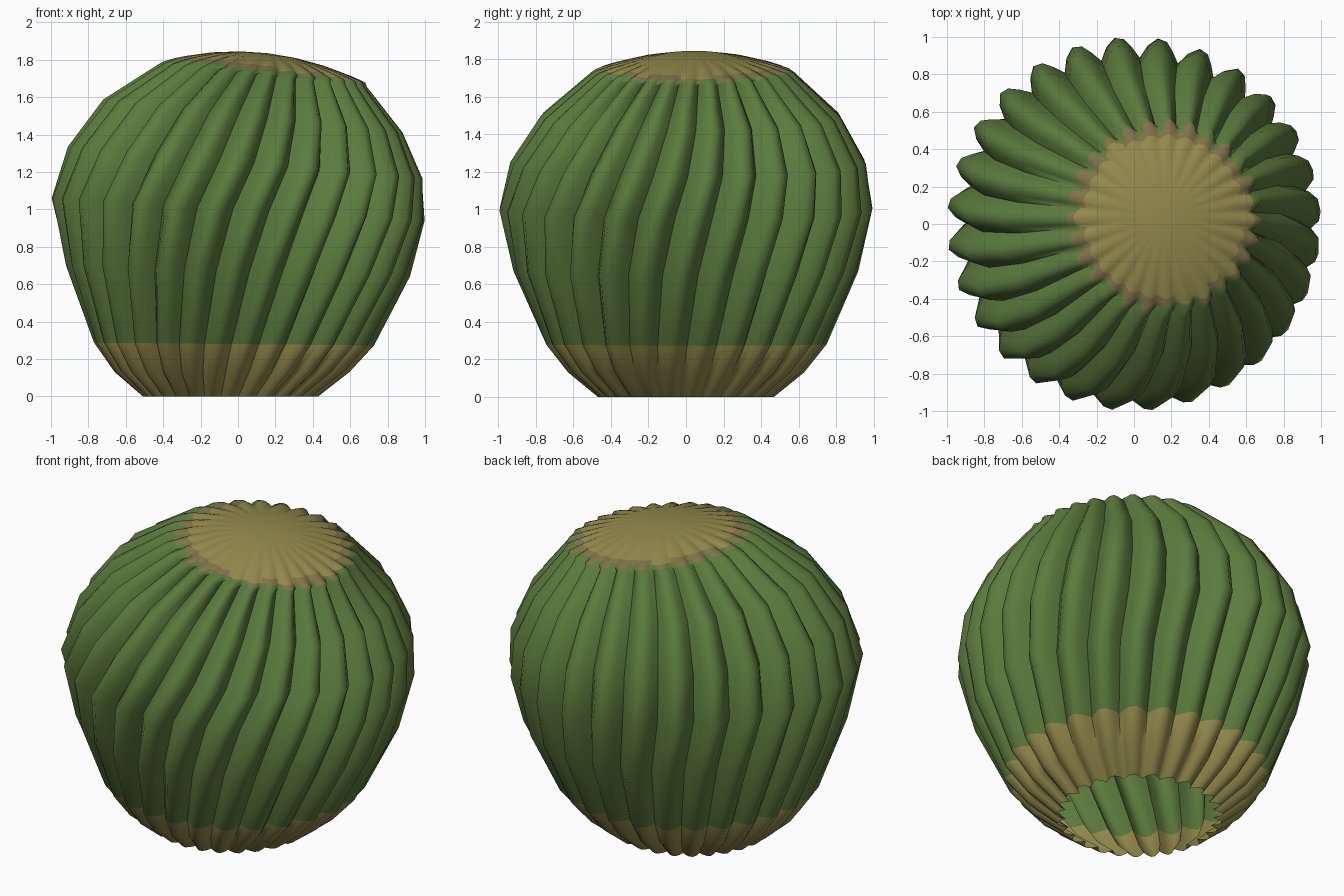
import bpy, bmesh, math, random

random.seed(4)
cube = bpy.data.objects.get("Cube")
if cube:
    bpy.data.objects.remove(cube)

RIBS = 28
# one rib across its width: (share of the width, share of the groove depth)
RIB = [(0, 1), (0.2, 0.5), (0.38, 0.1), (0.6, 0), (0.82, 0.4)]
# body rings: height, radius, groove depth, tilt, centre x, twist in degrees
BODY = [
    (0.00, 0.47, 0.05, 0.00, -0.04, -11),
    (0.13, 0.63, 0.06, 0.00, -0.03, -9),
    (0.28, 0.75, 0.08, 0.01, -0.02, -7.5),
    (0.67, 0.92, 0.10, 0.03, 0.00, -4),
    (1.00, 1.00, 0.11, 0.06, 0.00, 0),
    (1.25, 0.95, 0.10, 0.09, 0.04, 3),
    (1.50, 0.80, 0.09, 0.11, 0.08, 5),
    (1.72, 0.55, 0.07, 0.12, 0.14, 6),
]
CAP_RADII = [0.52, 0.485, 0.44, 0.30, 0.15]
CAP_X, CAP_Y, TILT, TOP_TWIST = 0.16, 0.04, 0.12, 6


def material(name, rgb):
    mat = bpy.data.materials.new(name)
    mat.use_nodes = True
    color = tuple((c / 255) ** 2.2 for c in rgb) + (1,)
    mat.diffuse_color = color
    mat.node_tree.nodes["Principled BSDF"].inputs["Base Color"].default_value = color
    return mat


def ring(bm, z, radius, depth, tilt, cx, twist, ripple=0):
    """A closed ribbed ring, leaning towards +x and swirling most at the front."""
    cy = 0.04 * max(0, z - 1) / 0.8
    verts = []
    for k in range(RIBS):
        for share, groove in RIB:
            a = (k + share) * math.tau / RIBS + math.radians(9)
            swirl = twist * (1.2 - 0.4 * math.sin(a)) + 2 - 2 * math.cos(a)
            a += math.radians(swirl)
            r = radius - depth * groove
            x, y = r * math.cos(a), r * math.sin(a)
            verts.append(bm.verts.new((cx + x, cy + y, z - tilt * x - ripple * groove)))
    return verts


def bridge(bm, low, high):
    n = len(low)
    return [bm.faces.new((low[i], low[(i + 1) % n], high[(i + 1) % n], high[i]))
            for i in range(n)]


GREEN, TAN, BROWN = range(3)
bm = bmesh.new()

# Ribbed body, with a dry band around the open base
rings = [ring(bm, *row) for row in BODY]
for i in range(len(rings) - 1):
    for face in bridge(bm, rings[i], rings[i + 1]):
        face.material_index = TAN if i < 2 else GREEN

# Low domed crown, its ribs fading out and its dry patch ragged at the edge
last = rings[-1]
for i, radius in enumerate(CAP_RADII):
    fade = radius / 0.55
    z = 1.73 + 0.105 * (1 - fade ** 2)
    new = ring(bm, z, radius, 0.06 * fade ** 4, TILT, CAP_X, TOP_TWIST, 0.015 * fade ** 4)
    edge = [random.random() for _ in range(RIBS)]
    for j, face in enumerate(bridge(bm, last, new)):
        rib, part = divmod(j, len(RIB))
        if i == 0:
            color = GREEN
        elif i == 1:
            crest = 1 <= part <= 3
            color = BROWN if crest and edge[rib] > 0.3 else GREEN
        elif i == 2:
            color = TAN if edge[rib] > 0.75 else BROWN
        else:
            color = TAN
        face.material_index = color
    last = new
tip = bm.verts.new((CAP_X, CAP_Y, 1.835))
for i in range(len(last)):
    bm.faces.new((last[i], last[(i + 1) % len(last)], tip)).material_index = TAN

mesh = bpy.data.meshes.new("cactus_body")
bm.to_mesh(mesh)
bm.free()
for mat in (material("cactus_green", (92, 122, 63)),
            material("dry_tan", (147, 138, 78)),
            material("dry_brown", (128, 115, 75))):
    mesh.materials.append(mat)

cactus = bpy.data.objects.new("cactus_body", mesh)
bpy.context.collection.objects.link(cactus)
bpy.context.view_layer.objects.active = cactus
cactus.select_set(True)
bpy.ops.object.shade_smooth_by_angle(angle=math.radians(80))
